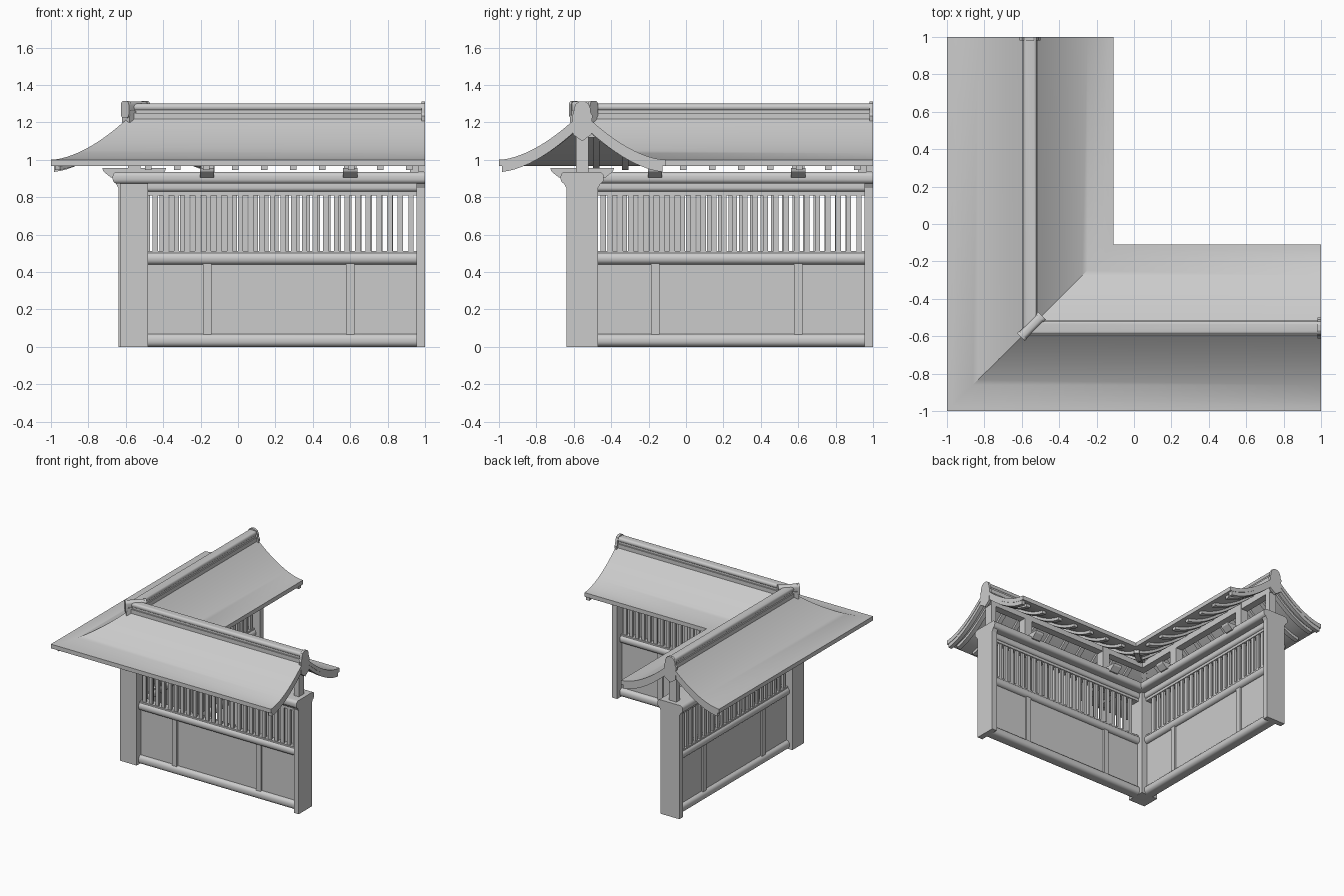
import bpy, bmesh, math
from mathutils import Vector

if "Cube" in bpy.data.objects:
    bpy.data.objects.remove(bpy.data.objects["Cube"])

C = -0.555      # wall centre line, the same on both arms
HALF = 0.445    # half width of the roof

grey = bpy.data.materials.new("plain grey")
grey.use_nodes = True
grey.diffuse_color = (0.6, 0.6, 0.6, 1)
grey.node_tree.nodes["Principled BSDF"].inputs["Base Color"].default_value = (0.6, 0.6, 0.6, 1)


def loft(name, rings, smooth=False):
    """Join matching closed rings with quads and cap both ends."""
    bm = bmesh.new()
    loops = [[bm.verts.new(p) for p in ring] for ring in rings]
    n = len(loops[0])
    for a, b in zip(loops, loops[1:]):
        for i in range(n):
            j = (i + 1) % n
            bm.faces.new((a[i], a[j], b[j], b[i]))
    bm.faces.new(loops[0])
    bm.faces.new(loops[-1])
    bmesh.ops.recalc_face_normals(bm, faces=bm.faces)
    mesh = bpy.data.meshes.new(name)
    bm.to_mesh(mesh)
    bm.free()
    mesh.materials.append(grey)
    obj = bpy.data.objects.new(name, mesh)
    bpy.context.collection.objects.link(obj)
    if smooth:
        bpy.ops.object.select_all(action='DESELECT')
        obj.select_set(True)
        bpy.context.view_layer.objects.active = obj
        bpy.ops.object.shade_smooth_by_angle(angle=math.radians(32))
    return obj


def place(arm, along, d, z):
    return (along, C + d, z) if arm == "front" else (C + d, along, z)


def sweep(name, profile, end=1.0, smooth=True):
    """Run a cross-section along both arms with a mitred corner."""
    loft(name, [[(end, C + d, z) for d, z in profile],
                [(C + d, C + d, z) for d, z in profile],
                [(C + d, end, z) for d, z in profile]], smooth)


def slab(name, arm, profile, a, b, smooth=False):
    """Extrude a cross-section between two stations of one arm."""
    loft(f"{arm}_{name}", [[place(arm, s, d, z) for d, z in profile] for s in (a, b)], smooth)


def box(w, z0, z1, mid=0.0):
    return [(mid - w, z0), (mid + w, z0), (mid + w, z1), (mid - w, z1)]


def rounded(w, z0, z1, r, steps=5):
    """Rectangle with rounded corners."""
    pts = []
    for k, (cx, cz) in enumerate([(w - r, z1 - r), (r - w, z1 - r), (r - w, z0 + r), (w - r, z0 + r)]):
        for i in range(steps + 1):
            a = math.pi / 2 * (k + i / steps)
            pts.append((cx + r * math.cos(a), cz + r * math.sin(a)))
    return pts


def roof_z(d):
    return 1 + 0.255 * (1 - min(abs(d) / HALF, 1)) ** 1.7


def curve_strip(d0, d1, top, bottom, n=12):
    """Strip that follows the roof curve, lowered by top and bottom."""
    ds = [d0 + (d1 - d0) * i / n for i in range(n + 1)]
    return [(d, roof_z(d) - top) for d in ds] + [(d, roof_z(d) - bottom) for d in reversed(ds)]


# Roof and ridge
sweep("roof", curve_strip(-HALF, HALF, 0, 0.034, 32))
sweep("ridge_base", box(0.04, 1.19, 1.25), 0.99)
sweep("ridge_groove", box(0.03, 1.24, 1.275), 0.99)
sweep("ridge_cap", rounded(0.036, 1.262, 1.3, 0.018), 0.99)
sweep("ridge_pole", box(0.03, 1.12, 1.2), 0.97)

# Walls
sweep("sill", rounded(0.05, 0, 0.07, 0.03), 0.96)
sweep("panel", box(0.022, 0.05, 0.46), 0.96)
sweep("middle_rail", rounded(0.05, 0.44, 0.505, 0.03), 0.96)
sweep("slat_seat", box(0.035, 0.5, 0.513), 0.96)
sweep("slat_head", box(0.035, 0.81, 0.84), 0.96)
sweep("upper_rail", rounded(0.05, 0.83, 0.89, 0.02), 0.96)

# Top beam, running past the corner
sweep("top_beam", rounded(0.115, 0.872, 0.935, 0.025))

# Corner post
loft("corner_post", [[(C + sx * 0.075, C + sy * 0.075, z) for sx, sy in
                      ((-1, -1), (1, -1), (1, 1), (-1, 1))] for z in (0, 0.9)])

# Gable ornament outline, mirrored about the centre
side = [(0.0, 1.1), (0.05, 1.135), (0.05, 1.2), (0.056, 1.235), (0.046, 1.25),
        (0.044, 1.275), (0.034, 1.3), (0.014, 1.312)]
ornament = side + [(-d, z) for d, z in reversed(side[1:])]

for arm in ("front", "side"):
    # End board with a haunch under the beam
    slab("end_board", arm, [(-0.085, 0), (0.085, 0), (0.085, 0.85), (0.105, 0.885),
                            (-0.105, 0.885), (-0.085, 0.85)], 0.955, 1.0)
    slab("gable_ornament", arm, ornament, 0.98, 1.0)
    slab("gable_post", arm, box(0.033, 0.93, 1.2), 0.92, 0.965)
    for sign in (-1, 1):
        slab("barge_board", arm, curve_strip(0, sign * 0.43, 0.03, 0.066), 0.965, 0.997, True)

    # Panel posts, brackets and king posts
    for s in (-0.165, 0.6):
        slab("panel_post", arm, box(0.036, 0.05, 0.45), s - 0.022, s + 0.022)
        slab("bracket", arm, [(-0.125, 0.905), (0.125, 0.905), (0.165, 0.938), (0.17, 0.955),
                              (-0.17, 0.955), (-0.165, 0.938)], s - 0.038, s + 0.038)
        slab("king_post", arm, box(0.033, 0.94, 1.2), s - 0.033, s + 0.033)

    # Rafters, cut short where they meet the valley
    for k in range(10):
        s = -0.48 + 0.155 * k
        for sign in (-1, 1):
            reach = 0.41 if sign < 0 else min(0.41, s - C)
            slab("rafter", arm, curve_strip(0, sign * reach, 0.03, 0.058), s - 0.018, s + 0.018, True)

    # Two staggered rows of slats
    for mid, pitch in ((-0.02, 0.057), (0.02, 0.0555)):
        for k in range(25):
            s = 0.925 - pitch * k
            slab("slat", arm, box(0.009, 0.505, 0.82, mid), s - 0.014, s + 0.014)

# Diagonal hip rafter and corner ridge tile
across = Vector((1, -1, 0)).normalized()


def diagonal(name, profile, w, smooth=False):
    loft(name, [[Vector((C + d, C + d, z)) + across * t for d, z in profile] for t in (-w, w)], smooth)


diagonal("hip_rafter", curve_strip(-0.41, 0.4, 0.03, 0.058, 24), 0.02, True)


def diagonal_bar(name, profile, a, b):
    loft(name, [[Vector((C + s, C + s, 0)) + across * d + Vector((0, 0, z)) for d, z in profile]
                for s in (a, b)], True)


diagonal_bar("corner_ridge_base", box(0.028, 1.2, 1.26), -0.045, 0.06)
diagonal_bar("corner_ridge_cap", rounded(0.025, 1.25, 1.312, 0.02), -0.045, 0.06)
for a in (-0.05, 0.052):
    diagonal_bar("corner_ridge_end", rounded(0.03, 1.222, 1.315, 0.022), a, a + 0.012)
